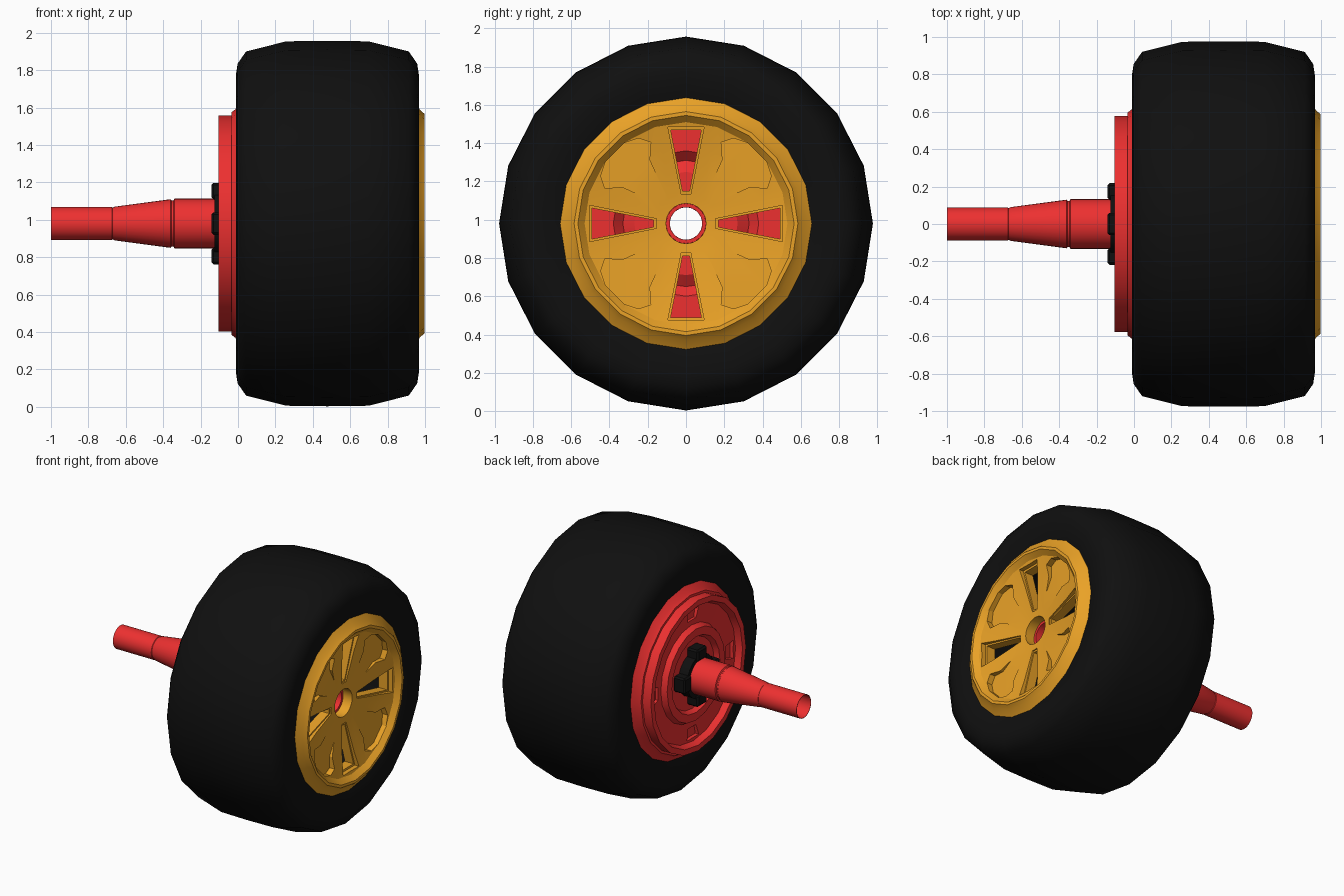
import bpy, bmesh, math
from mathutils import Matrix, Vector

if "Cube" in bpy.data.objects:
    bpy.data.objects.remove(bpy.data.objects["Cube"])

CZ = 0.98


def material(name, rgb):
    m = bpy.data.materials.new(name)
    m.diffuse_color = (*rgb, 1)
    m.use_nodes = True
    m.node_tree.nodes["Principled BSDF"].inputs["Base Color"].default_value = m.diffuse_color
    return m


RED = material("red_paint", (0.85, 0.03, 0.03))
GOLD = material("gold_paint", (0.82, 0.36, 0.02))
RUBBER = material("black_rubber", (0.005, 0.005, 0.005))


def finish(name, bm, mat, smooth=None):
    bmesh.ops.recalc_face_normals(bm, faces=bm.faces)
    me = bpy.data.meshes.new(name)
    bm.to_mesh(me)
    bm.free()
    ob = bpy.data.objects.new(name, me)
    bpy.context.collection.objects.link(ob)
    ob.location.z = CZ
    if mat:
        me.materials.append(mat)
    if smooth:
        shade(ob, smooth)
    return ob


def shade(ob, angle):
    bpy.ops.object.select_all(action='DESELECT')
    ob.select_set(True)
    bpy.context.view_layer.objects.active = ob
    bpy.ops.object.shade_smooth_by_angle(angle=math.radians(angle))


def revolve(name, profile, sides, mat, smooth=None):
    """Closed (x, radius) profile turned around the axle."""
    bm = bmesh.new()
    rings = []
    for i in range(sides):
        a = 2 * math.pi * i / sides
        rings.append([bm.verts.new((x, r * math.sin(a), r * math.cos(a))) for x, r in profile])
    n = len(profile)
    for i in range(sides):
        p, q = rings[i], rings[(i + 1) % sides]
        for j in range(n):
            k = (j + 1) % n
            bm.faces.new((p[j], p[k], q[k], q[j]))
    return finish(name, bm, mat, smooth)


def wedges(name, outline, x_in, x_out, start):
    """Four radial prisms; outline is (radius, half width, floor shift)."""
    bm = bmesh.new()
    for i in range(4):
        rot = Matrix.Rotation(math.radians(start + 90 * i), 3, 'X')
        pts = [(r, w, s) for r, w, s in outline] + [(r, -w, s) for r, w, s in reversed(outline)]
        lo = [bm.verts.new(rot @ Vector((x_in + s, w, r))) for r, w, s in pts]
        hi = [bm.verts.new(rot @ Vector((x_out, w, r))) for r, w, s in pts]
        bm.faces.new(lo)
        bm.faces.new(hi)
        for j in range(len(pts)):
            k = (j + 1) % len(pts)
            bm.faces.new((lo[j], lo[k], hi[k], hi[j]))
    ob = finish(name, bm, None)
    ob.hide_render = True
    return ob


def cut(ob, cutters):
    for c in cutters:
        m = ob.modifiers.new("cut", 'BOOLEAN')
        m.operation, m.solver, m.object = 'DIFFERENCE', 'EXACT', c
    bpy.context.view_layer.update()
    me = bpy.data.meshes.new_from_object(ob.evaluated_get(bpy.context.evaluated_depsgraph_get()))
    ob.modifiers.clear()
    ob.data = me
    for c in cutters:
        bpy.data.objects.remove(c)


# Tyre
half = [(0.0, 0.977), (0.22, 0.974), (0.435, 0.92), (0.48, 0.855), (0.49, 0.79), (0.475, 0.69), (0.45, 0.62)]
tyre = [(0.478 - x, r) for x, r in reversed(half[1:])] + [(0.478 + x, r) for x, r in half]
revolve("tyre", tyre, 20, RUBBER, 50)

# Gold front rim: chamfered lip and dished face
rim = revolve("front_rim", [
    (0.80, 0.62), (0.94, 0.66), (0.972, 0.61), (0.998, 0.585), (0.998, 0.565), (0.962, 0.53),
    (0.935, 0.40), (0.90, 0.16), (0.895, 0.105), (0.80, 0.105), (0.82, 0.16), (0.85, 0.50)], 20, GOLD)
cut(rim, [
    wedges("slot_cutter", [(0.17, 0.018, 0), (0.49, 0.08, 0)], 0.6, 1.2, 0),
    wedges("slot_frame_cutter", [(0.155, 0.025, 0), (0.505, 0.095, 0.035)], 0.89, 1.2, 0),
    wedges("pocket_cutter", [(0.14, 0.015, 0.02), (0.37, 0.10, 0.005), (0.43, 0.17, 0.0),
                             (0.49, 0.14, 0.01), (0.525, 0.07, 0.02)], 0.905, 1.2, 45),
])
shade(rim, 25)

# Red rear rim: lip, backing ring and stepped dish
rear = revolve("rear_rim", [
    (0.10, 0.62), (0.02, 0.655), (-0.015, 0.61), (-0.035, 0.595), (-0.035, 0.577), (-0.105, 0.577),
    (-0.105, 0.535), (-0.06, 0.515), (-0.045, 0.37), (-0.085, 0.35), (-0.085, 0.29), (-0.05, 0.27),
    (-0.05, 0.12), (0.02, 0.12), (0.02, 0.27), (-0.02, 0.33), (0.03, 0.38), (0.03, 0.52)], 20, RED)
cut(rear, [wedges("rear_pocket_cutter", [(0.41, 0.05, 0), (0.49, 0.07, 0)], -0.03, -0.2, 0)])
shade(rear, 25)

# Hollow axle with tapered middle and two grooves
revolve("axle", [
    (-1.0, 0.088), (-0.675, 0.088), (-0.67, 0.084), (-0.66, 0.09), (-0.36, 0.13), (-0.355, 0.124),
    (-0.345, 0.124), (-0.34, 0.133), (0.0, 0.133), (0.04, 0.104), (0.82, 0.104), (0.82, 0.085),
    (-1.0, 0.085)], 32, RED, 25)

# Black collar and four clamp lugs behind the rim
revolve("hub_collar", [(-0.125, 0.165), (-0.125, 0.125), (-0.04, 0.125), (-0.04, 0.165)], 20, RUBBER, 25)
for i in range(4):
    bm = bmesh.new()
    bmesh.ops.create_cube(bm, size=1)
    bmesh.ops.scale(bm, vec=(0.10, 0.12, 0.09), verts=bm.verts)
    bmesh.ops.bevel(bm, geom=bm.edges[:], offset=0.012, segments=1, affect='EDGES')
    bmesh.ops.translate(bm, vec=(-0.092, 0, 0.173), verts=bm.verts)
    bmesh.ops.rotate(bm, cent=(0, 0, 0), matrix=Matrix.Rotation(math.pi / 2 * i, 3, 'X'), verts=bm.verts)
    finish(f"clamp_lug_{i + 1}", bm, RUBBER)
